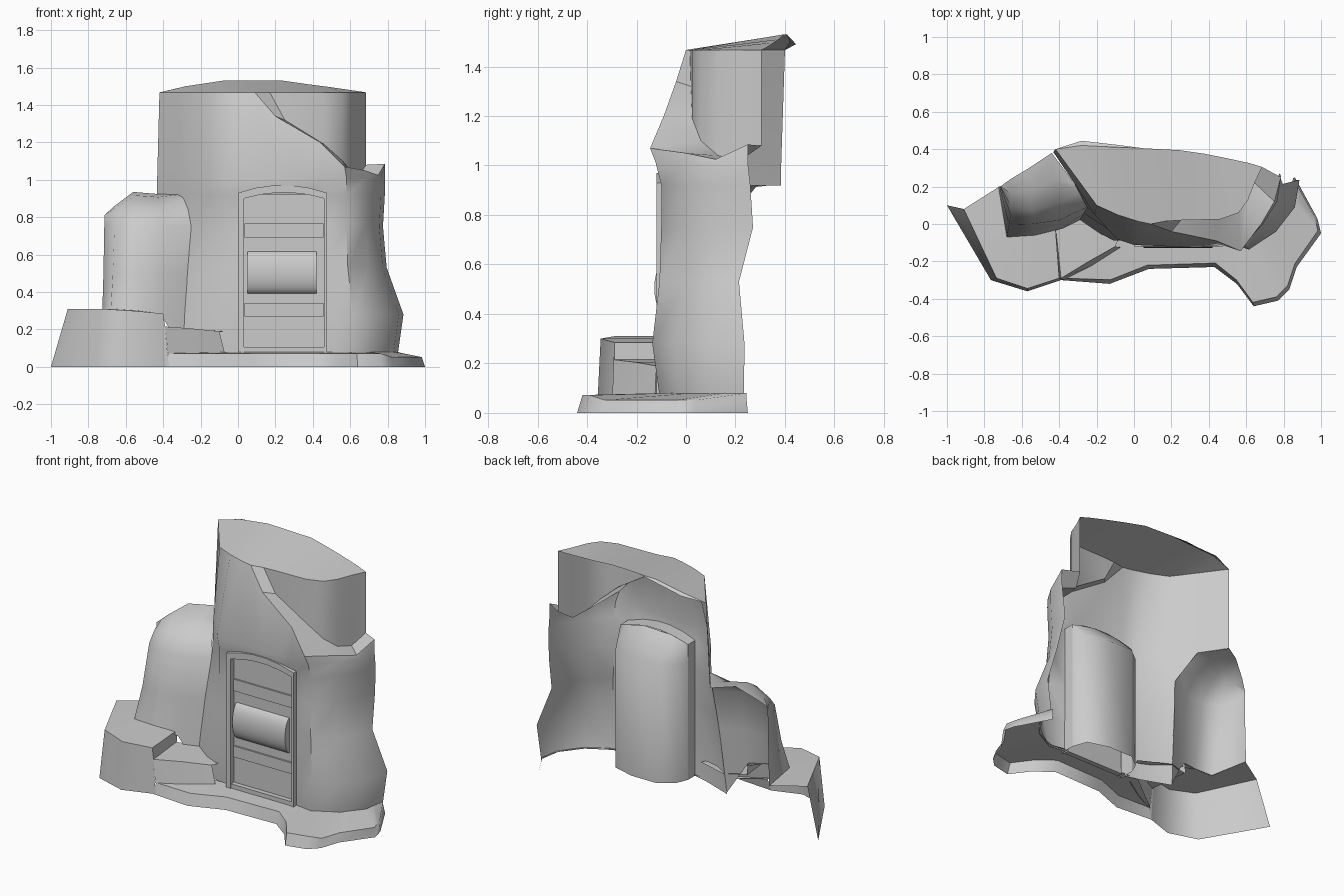
import bpy, bmesh, math
from mathutils import Vector

if "Cube" in bpy.data.objects:
    bpy.data.objects.remove(bpy.data.objects["Cube"])


def finish(name, bm, angle=40):
    bmesh.ops.remove_doubles(bm, verts=bm.verts, dist=0.0005)
    bmesh.ops.recalc_face_normals(bm, faces=bm.faces)
    me = bpy.data.meshes.new(name)
    bm.to_mesh(me)
    bm.free()
    ob = bpy.data.objects.new(name, me)
    bpy.context.collection.objects.link(ob)
    bpy.ops.object.select_all(action='DESELECT')
    ob.select_set(True)
    bpy.context.view_layer.objects.active = ob
    bpy.ops.object.shade_smooth_by_angle(angle=math.radians(angle))
    return ob


def grid(name, rows, skip=lambda c, r: False, angle=40):
    """Surface through equal-length rows of points."""
    bm = bmesh.new()
    vs = [[bm.verts.new(p) for p in row] for row in rows]
    for r in range(len(rows) - 1):
        for c in range(len(rows[0]) - 1):
            if not skip(c, r):
                bm.faces.new((vs[r][c], vs[r][c + 1], vs[r + 1][c + 1], vs[r + 1][c]))
    loose = [v for v in bm.verts if not v.link_faces]
    bmesh.ops.delete(bm, geom=loose, context='VERTS')
    return finish(name, bm, angle)


def box(name, x0, x1, y0, y1, z0, z1):
    bm = bmesh.new()
    bmesh.ops.create_cube(bm, size=1)
    for v in bm.verts:
        v.co = ((x0 + x1) / 2 + v.co.x * (x1 - x0), (y0 + y1) / 2 + v.co.y * (y1 - y0),
                (z0 + z1) / 2 + v.co.z * (z1 - z0))
    return finish(name, bm, 30)


# main rock wall: plan points flared per level, open at the back
plan = [(-.432, .385), (-.32, .22), (-.21, .05), (-.09, -.06), (0, -.09), (.24, -.10),
        (.36, -.10), (.47, -.09), (.58, -.10), (.69, 0), (.765, .12), (.785, .25)]
top = [(-.42, .4, 1.467), (-.31, .25, 1.467), (-.2, .1, 1.467), (-.09, .05, 1.467),
       (.02, .015, 1.467), (.09, 0, 1.467), (.2, -.04, 1.34), (.44, -.09, 1.2),
       (.57, -.145, 1.07), (.68, 0, 1.05), (.75, .12, 1.025), (.785, .25, 1.085)]
side_w = [0, 0, 0, 0, 0, 0, 0, 0, 0, .7, 1, 1]
front_w = [0, 0, 0, .7, 0, 0, 0, 0, 1, .2, 0, 0]
# level height, side flare, front flare, forward lean, shift of the back edge
levels = [(.07, .07, .01, 0, -.01), (.28, .10, .05, 0, -.005), (.53, .01, .01, 0, -.035),
          (.75, -.01, 0, 0, .02), (.92, 0, 0, 0, .01), (1.01, 0, 0, .022, 0)]
# seam where the wall meets the boulder
seam = [(-.295, .01), (-.285, .03), (-.27, .06), (-.25, .09)]
rows = []
for r, (z, side, fr, lean, shift) in enumerate(levels):
    row = []
    for i, (x, y) in enumerate(plan):
        k = side * side_w[i] + fr * front_w[i]
        n = Vector((x - .2, y - .3)).normalized() * k
        p = (x + n.x, y + n.y - (lean if y < -.05 else 0) + (shift if i == 11 else 0), z)
        if r < 4 and i in (1, 2):
            p = (*seam[r], z)
        row.append(p)
    rows.append(row)
rows.append(top)
grid("rock_wall", rows, lambda c, r: (r < 4 and (c < 1 or 4 <= c <= 6)) or (r < 3 and c < 2), 50)

# recessed upper wall and the broken ledge in front of it
inner = [(.17, .015, 1.467), (.25, .02, 1.32), (.46, .025, 1.19), (.56, .06, 1.10),
         (.61, .13, 1.04), (.645, .22, 1.02), (.685, .305, 1.08)]
grid("broken_ledge", [top[5:], inner], angle=30)
grid("recessed_wall", [inner, [(x, y, 1.467) for x, y, z in inner]])

# sloping cap with a drooping back lip
front = [p[:2] for p in top[:6]] + [p[:2] for p in inner]
back = [(-.42, .4, 1.467), (-.35, .41, 1.483), (-.28, .42, 1.50), (-.18, .415, 1.515),
        (-.08, .41, 1.53), (.05, .405, 1.53), (.14, .4, 1.53), (.24, .395, 1.53),
        (.38, .375, 1.51), (.48, .355, 1.497), (.55, .34, 1.487), (.62, .325, 1.477),
        (.685, .305, 1.467)]
grid("cap", [[(x, y, 1.467) for x, y in front], back], angle=30)
bm = bmesh.new()
bm.faces.new([bm.verts.new(p) for p in
              (back[0], (-.28, .445, 1.49), (-.08, .422, 1.515), back[5], back[4], back[2])])
finish("cap_lip", bm)

# side boulder: half dome open at the back
base = [(-.725, .2), (-.68, -.07), (-.53, -.06), (-.4, -.03), (-.295, .01)]
shoulder = [(-.715, .2), (-.66, .05), (-.54, 0), (-.4, .02), (-.25, .09)]
rim = [(-.715, .2, .81), (-.66, .24, .86), (-.56, .3, .935), (-.44, .38, .925),
       (-.32, .22, .92)]
foot_z = [.31, .31, .30, .26, .08]
rows = [[(x, y, z) for (x, y), z in zip(base, foot_z)],
        [(.45 * b[0] + .55 * s[0], .45 * b[1] + .55 * s[1], .5) for b, s in zip(base, shoulder)],
        [(x, y, .75) for x, y in shoulder]]
for h, v in ((.25, .55), (.6, .9)):
    rows.append([(s[0] + (r[0] - s[0]) * h, s[1] + (r[1] - s[1]) * h, .75 + (r[2] - .75) * v)
                 for s, r in zip(shoulder, rim)])
rows.append(rim)
grid("side_boulder", rows, angle=80)

# high ledge on the left
foot = [(-1, .1), (-.765, -.30), (-.57, -.36), (-.39, -.30)]
edge = [(-.91, .08, .31), (-.735, -.29, .31), (-.57, -.345, .30), (-.4, -.29, .285)]
wall = [(-.72, .2, .31), (-.67, -.06, .31), (-.53, -.05, .30), (-.42, -.02, .285)]
grid("high_ledge", [[(x, y, 0) for x, y in foot], edge, wall], angle=66)

# step between ledge and ground slab
grid("step_riser", [[edge[3], wall[3]], [(-.39, -.29, .215), (-.42, -.01, .215)]])
grid("step", [[(-.42, -.02, .215), (-.28, .03, .205), (-.07, -.05, .19)],
              [(-.39, -.29, .215), (-.25, -.205, .205), (-.1, -.12, .19)],
              [(-.375, -.297, .07), (-.22, -.22, .07), (-.07, -.125, .07)]], angle=60)
grid("step_corner", [[edge[3], (-.39, -.30, 0)], [(-.39, -.29, .215), (-.37, -.30, 0)]])

# ground slab
outer = [(-.39, -.30), (-.13, -.32), (.08, -.24), (.43, -.23), (.55, -.32), (.64, -.44),
         (.77, -.41), (.83, -.35), (.87, -.23), (1, -.05), (.98, .03), (.86, .25)]
inner = [(-.37, -.29), (-.1, -.08), (.0, -.08), (.47, -.08), (.52, -.09), (.57, -.1),
         (.63, -.08), (.69, -.04), (.76, .02), (.81, .1), (.84, .16), (.85, .245)]
mid = []
for (x, y), (u, v) in zip(outer, inner):
    d = Vector((u - x, v - y))
    d = d.normalized() * min(.022, d.length)
    mid.append((x + d.x, y + d.y, .072 if x < .8 else .052))
grid("ground_slab", [[(x, y, 0) for x, y in outer], mid, [(x, y, .08) for x, y in inner]], angle=55)


# arched door frame
def arch(x0, x1, zs, rise, n=5):
    pts = [(x0, .07)]
    for i in range(n + 1):
        t = i / n
        pts.append((x0 + (x1 - x0) * t, zs + rise * (1 - (2 * t - 1) ** 2)))
    return pts + [(x1, .07)]


out, inn = arch(0, .475, .93, .042), arch(.032, .46, .90, .032)
grid("door_frame", [[(x, y, z) for x, z in a] for a, y in
                    ((out, -.02), (out, -.12), (inn, -.12), (inn, -.08))], angle=30)
box("door_sill", .032, .46, -.115, -.08, .07, .105)

# door panel, cross rails and rounded window drum
bm = bmesh.new()
bm.faces.new([bm.verts.new((x, -.085, z)) for x, z in inn])
finish("door_panel", bm)
for i, (z0, z1) in enumerate(((.27, .34), (.69, .765))):
    box("door_rail_%d" % i, .034, .458, -.096, -.085, z0, z1)
n = 12
arc = [(-.075 - .053 * math.sin(math.pi * i / n), .505 - .115 * math.cos(math.pi * i / n))
       for i in range(n + 1)]
bm = bmesh.new()
ends = [[bm.verts.new((x, y, z)) for y, z in arc] for x in (.05, .42)]
for i in range(n):
    bm.faces.new((ends[0][i], ends[0][i + 1], ends[1][i + 1], ends[1][i]))
for e in ends:
    bm.faces.new(e)
finish("door_drum", bm)

# curved shell behind the door, closing in under the arch
shell = [(0, -.02), (.03, .05), (.12, .12), (.3, .12), (.44, .08), (.475, -.02)]


def crown(x, z):
    return z + .042 * (1 - ((x - .237) / .237) ** 2)


grid("door_back", [[(x, y, .07) for x, y in shell],
                   [(x, y, .82) for x, y in shell],
                   [(x, -.02, crown(x, .93)) for x, y in shell]], angle=80)
